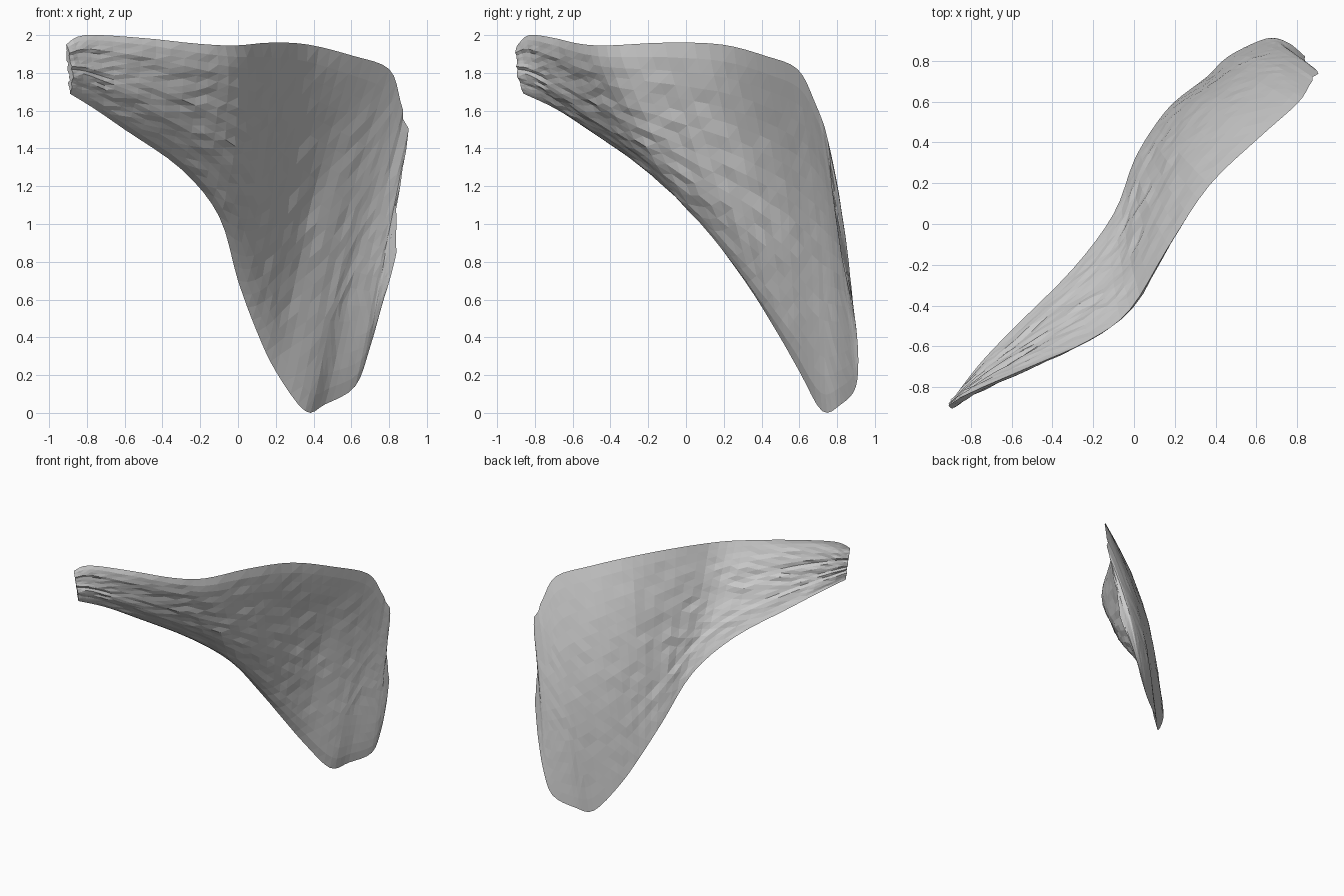
import bpy, bmesh, math, random
from mathutils import Vector

if "Cube" in bpy.data.objects:
    bpy.data.objects.remove(bpy.data.objects["Cube"])

random.seed(4)

# Lower/back rim and upper/front rim of the fan, station by station from the narrow end
LOWER = [(-.89, -.86, 1.69), (-.76, -.69, 1.61), (-.6, -.52, 1.5), (-.3, -.22, 1.29),
         (-.1, .05, 1.04), (0, .31, .7), (.1, .48, .43), (.2, .6, .22), (.355, .72, .01),
         (.46, .82, .045), (.62, .9, .14), (.7, .91, .35), (.77, .88, .6)]
UPPER = [(-.91, -.89, 1.95), (-.81, -.83, 2.0), (-.51, -.7, 1.985), (-.22, -.57, 1.955),
         (-.02, -.42, 1.945), (.17, -.11, 1.96), (.37, .19, 1.95), (.61, .42, 1.89), (.8, .59, 1.82),
         (.86, .68, 1.65), (.9, .75, 1.45), (.85, .77, 1.2), (.84, .82, .85)]
# Outward bulge of the front and the back skin at each station
FRONT = [.03, .05, .06, .065, .075, .075, .06, .04, .03, .025, .02, .012, .006]
BACK = [.0, .015, .01, .0, -.01, -.02, -.02, -.02, -.02, -.02, -.015, -.01, -.005]
# Backward sag that folds the broad end against the arm
SAG = [0, 0, 0, 0, 0, .015, .05, .085, .085, .06, .03, .01, 0]
STEPS, ACROSS = 4, 18
BROAD_NORMAL = Vector((.6, -.75, -.28)).normalized()
fibre = [random.uniform(-.009, .009) for _ in range(2 * ACROSS)]


def spline(points, u):
    """Catmull-Rom point at parameter u."""
    n = len(points) - 1
    i = min(int(u), n - 1)
    t = u - i
    a, b, c, d = (Vector(points[max(0, min(n, i + k))]) for k in (-1, 0, 1, 2))
    return 0.5 * (2 * b + (c - a) * t + (2 * a - 5 * b + 4 * c - d) * t * t
                  + (3 * b - a - 3 * c + d) * t ** 3)


def linear(values, u):
    i = min(int(u), len(values) - 2)
    return values[i] + (values[i + 1] - values[i]) * (u - i)


def sheet(u, v):
    p = spline(LOWER, u).lerp(spline(UPPER, u), v)
    return p + Vector((-.66, .75, 0)) * linear(SAG, u) * math.sin(math.pi * v ** 1.2)


def section(u):
    """Closed cross-section loop: up the front skin, down the back skin."""
    e = .05
    lo, hi = max(0, u - e), min(len(LOWER) - 1, u + e)
    arm = max(0, 1 - u / 8)
    broad = max(0, min(1, (u - 6) / 2))
    ragged = random.uniform(-.015, .01) if u > 9.3 else 0
    loop = []
    for side, bulge in ((1, FRONT), (-1, BACK)):
        for k in range(ACROSS):
            v = k / ACROSS if side > 0 else 1 - k / ACROSS
            p = sheet(u, v)
            normal = (sheet(hi, v) - sheet(lo, v)).cross(spline(UPPER, u) - spline(LOWER, u)).normalized()
            normal = normal.lerp(BROAD_NORMAL, broad).normalized()
            profile = math.sin(math.pi * v) ** .6 if 0 < v < 1 else 0
            # fibre ridges run lengthwise and fade toward the broad end
            ridge = fibre[k + (0 if side > 0 else ACROSS)] * arm
            ridge += random.uniform(-.1, .1) * linear(FRONT, u)
            p += normal * (linear(bulge, u) + ridge * side) * profile
            p.x += ragged * max(0, v * 2 - 1)
            loop.append(p)
    return loop


# Fan-shaped muscle sheet
bm = bmesh.new()
rings = []
for s in range((len(LOWER) - 1) * STEPS + 1):
    rings.append([bm.verts.new(p) for p in section(s / STEPS)])
count = 2 * ACROSS
for a, b in zip(rings, rings[1:]):
    for k in range(count):
        j = (k + 1) % count
        bm.faces.new((a[k], b[k], b[j], a[j]))
# End caps, strip by strip between the front and back skins
for ring in (rings[0], rings[-1]):
    for k in range(ACROSS):
        quad = (ring[k], ring[k + 1], ring[(count - k - 1) % count], ring[(count - k) % count])
        bm.faces.new(list(dict.fromkeys(quad)))
bmesh.ops.recalc_face_normals(bm, faces=bm.faces)
bmesh.ops.triangulate(bm, faces=bm.faces)

mesh = bpy.data.meshes.new("muscle_sheet")
bm.to_mesh(mesh)
bm.free()
muscle = bpy.data.objects.new("muscle_sheet", mesh)
bpy.context.collection.objects.link(muscle)
